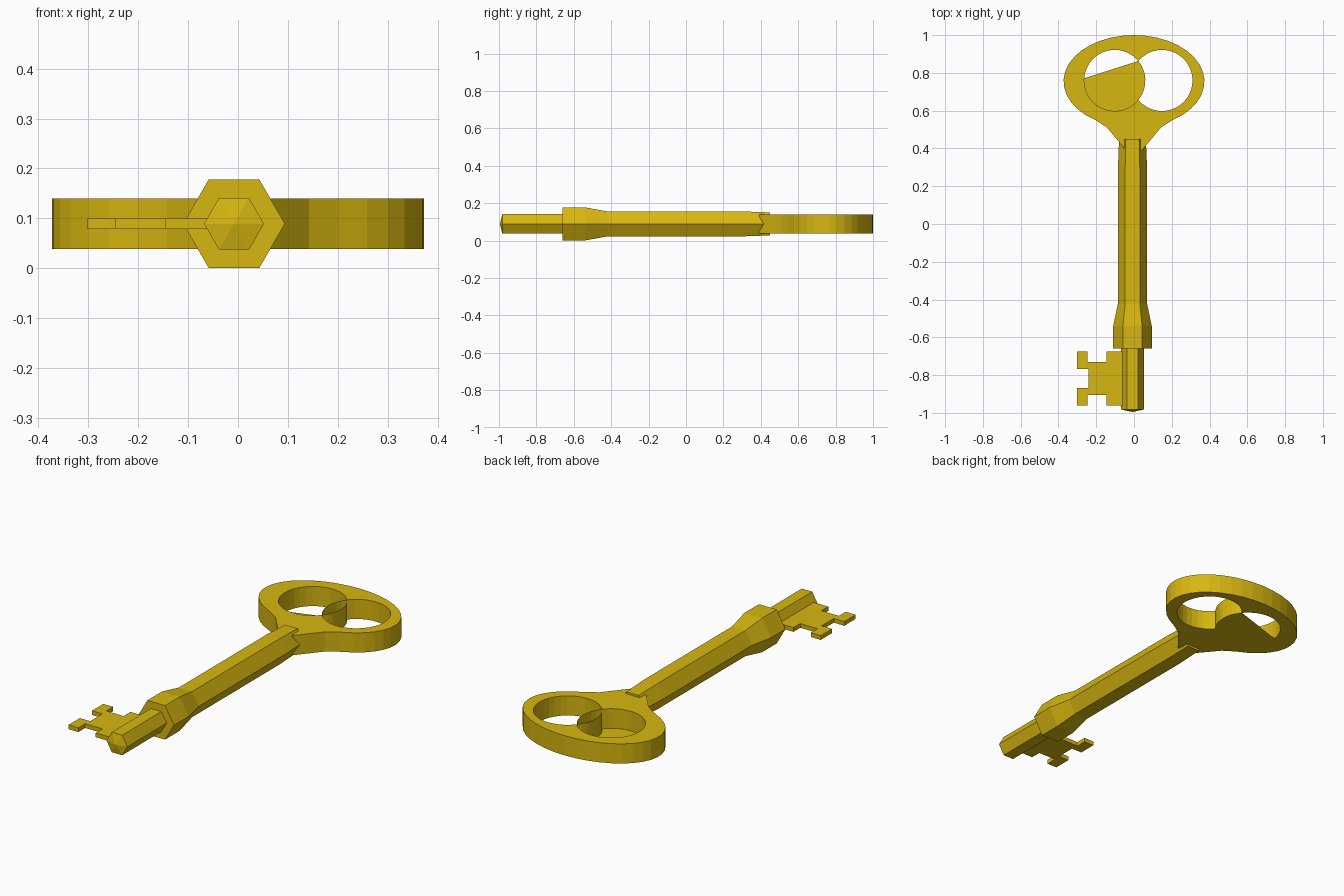
import bpy, bmesh
from math import cos, sin, radians, acos, degrees

if "Cube" in bpy.data.objects:
    bpy.data.objects.remove(bpy.data.objects["Cube"])

brass = bpy.data.materials.new("brass yellow")
brass.diffuse_color = (0.68, 0.47, 0.005, 1)
brass.use_nodes = True
brass.node_tree.nodes["Principled BSDF"].inputs["Base Color"].default_value = brass.diffuse_color

CX, CZ = -0.008, 0.089          # shaft axis
Z0, Z1 = 0.038, 0.14            # bow thickness


def finish(name, bm):
    me = bpy.data.meshes.new(name)
    bm.to_mesh(me)
    bm.free()
    me.materials.append(brass)
    ob = bpy.data.objects.new(name, me)
    bpy.context.collection.objects.link(ob)
    return ob


def arc(cx, cy, rx, ry, a0, a1, n):
    return [(cx + rx * cos(radians(a0 + (a1 - a0) * i / n)),
             cy + ry * sin(radians(a0 + (a1 - a0) * i / n))) for i in range(n + 1)]


def hex_lathe(name, stations):
    """Six-sided body along y from (y, radius) stations."""
    bm = bmesh.new()
    rings = [[bm.verts.new((CX + r * cos(radians(60 * k)), y, CZ + r * sin(radians(60 * k))))
              for k in range(6)] for y, r in stations]
    for a, b in zip(rings, rings[1:]):
        for k in range(6):
            bm.faces.new((a[k], a[k - 1], b[k - 1], b[k]))
    bm.faces.new(rings[0])
    bm.faces.new(rings[-1])
    bmesh.ops.remove_doubles(bm, verts=bm.verts, dist=0.0003)
    bmesh.ops.recalc_face_normals(bm, faces=bm.faces)
    return finish(name, bm)


# Shaft with flared collar, and the thinner pin with a shallow point
hex_lathe("shaft_and_collar", [(-0.66, 0.102), (-0.54, 0.102), (-0.42, 0.077),
                               (0.30, 0.077), (0.45, 0.071)])
hex_lathe("pin", [(-0.995, 0.001), (-0.982, 0.06), (-0.64, 0.06)])

# Toothed bit: upper half of the profile mirrored about its middle line
mid = -0.818
half = [(-0.03, 0.143), (-0.145, 0.143), (-0.145, 0.087), (-0.245, 0.087),
        (-0.245, 0.143), (-0.302, 0.143), (-0.302, 0.05), (-0.242, 0.05)]
profile = [(x, mid + d) for x, d in half] + [(x, mid - d) for x, d in reversed(half)]
bm = bmesh.new()
face = bm.faces.new([bm.verts.new((x, y, 0.078)) for x, y in profile])
ext = bmesh.ops.extrude_face_region(bm, geom=[face])["geom"]
bmesh.ops.translate(bm, vec=(0, 0, 0.022),
                    verts=[v for v in ext if isinstance(v, bmesh.types.BMVert)])
bmesh.ops.recalc_face_normals(bm, faces=bm.faces)
finish("bit", bm)

# Bow outline and two overlapping round holes
outline = arc(0, 0.755, 0.373, 0.245, -46, 226, 28)
outline += [(-0.20, 0.548), (-0.142, 0.51), (-0.042, 0.39),
            (0.042, 0.39), (0.142, 0.51), (0.20, 0.548)]
R, LX, RX, HY = 0.162, -0.102, 0.148, 0.76
t = degrees(acos((RX - LX) / 2 / R))
left_out = arc(LX, HY, R, R, t, 360 - t, 26)
left_in = arc(LX, HY, R, R, -t, t, 8)
right_out = arc(RX, HY, R, R, 180 + t, 540 - t, 26)
right_in = arc(RX, HY, R, R, 180 - t, 180 + t, 8)
holes = left_out[:-1] + right_out[:-1]


def cap(z, sign):
    bm = bmesh.new()
    for loop in (outline, holes):
        vs = [bm.verts.new((x, y, z)) for x, y in loop]
        for i, v in enumerate(vs):
            bm.edges.new((vs[i - 1], v))
    bmesh.ops.triangle_fill(bm, use_beauty=True, edges=bm.edges[:], normal=(0, 0, sign))
    for f in bm.faces:
        f.normal_update()
        if f.normal.z * sign < 0:
            f.normal_flip()
    return finish("bow_top" if sign > 0 else "bow_underside", bm)


cap(Z1, 1)
cap(Z0, -1)

# Upright walls around the rim and both holes
bm = bmesh.new()


def wall(path, outward):
    for (x0, y0), (x1, y1) in zip(path, path[1:]):
        q = [(x0, y0, Z0), (x1, y1, Z0), (x1, y1, Z1), (x0, y0, Z1)]
        bm.faces.new([bm.verts.new(c) for c in (q if outward else q[::-1])])


wall(outline + outline[:1], True)
for path in (left_out, left_in, right_out, right_in):
    wall(path, False)
bmesh.ops.remove_doubles(bm, verts=bm.verts, dist=0.0001)
finish("bow_walls", bm)

# Thin web closing the lower part of the left hole
bm = bmesh.new()
web = arc(LX, HY, R, R, 176, 360 + t, 24)
bm.faces.new([bm.verts.new((x, y, Z0)) for x, y in reversed(web)])
finish("hole_web", bm)
